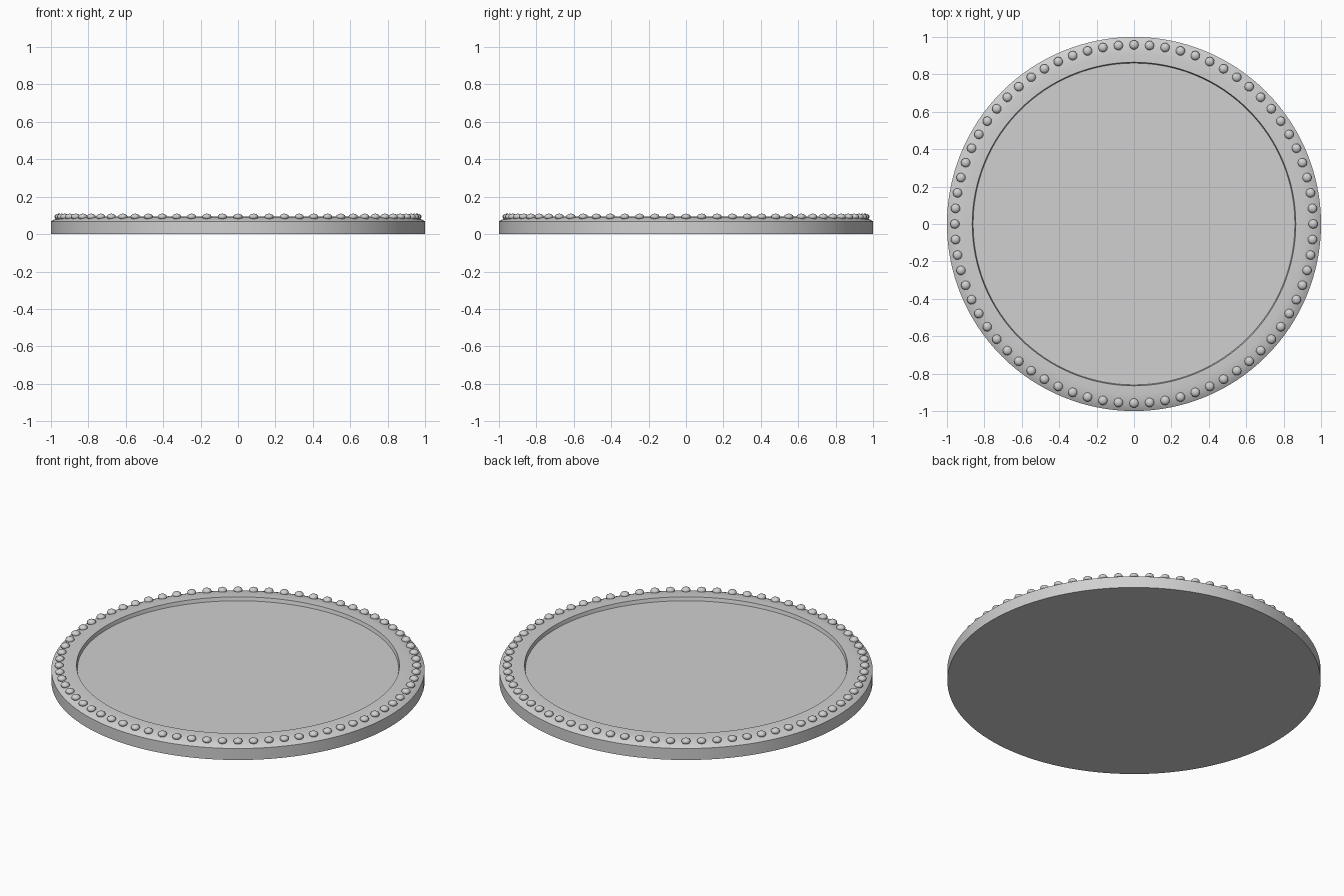
import bpy
import bmesh
import math
from mathutils import Matrix, Vector

if "Cube" in bpy.data.objects:
    bpy.data.objects.remove(bpy.data.objects["Cube"], do_unlink=True)

SEGMENTS = 128
BEADS = 72

grey = bpy.data.materials.new("plain_grey")
grey.use_nodes = True
colour = (0.63, 0.63, 0.63, 1)
grey.diffuse_color = colour
grey.node_tree.nodes["Principled BSDF"].inputs["Base Color"].default_value = colour


def finish(name, bm, angle):
    """Turn a bmesh into a shaded object."""
    bmesh.ops.recalc_face_normals(bm, faces=bm.faces)
    mesh = bpy.data.meshes.new(name)
    bm.to_mesh(mesh)
    bm.free()
    obj = bpy.data.objects.new(name, mesh)
    bpy.context.collection.objects.link(obj)
    mesh.materials.append(grey)
    bpy.ops.object.select_all(action='DESELECT')
    obj.select_set(True)
    bpy.context.view_layer.objects.active = obj
    bpy.ops.object.shade_smooth_by_angle(angle=math.radians(angle))
    return obj


# Dish: flat base, upright wall, rounded rim and recessed floor
profile = [(1, 0), (1, 0.068), (0.985, 0.077), (0.965, 0.085),
           (0.94, 0.091), (0.91, 0.094), (0.865, 0.095), (0.86, 0.074)]
bm = bmesh.new()
rings = []
for r, z in profile:
    angles = [2 * math.pi * i / SEGMENTS for i in range(SEGMENTS)]
    rings.append([bm.verts.new((r * math.cos(a), r * math.sin(a), z)) for a in angles])
for low, high in zip(rings, rings[1:]):
    for i in range(SEGMENTS):
        j = (i + 1) % SEGMENTS
        bm.faces.new((low[i], low[j], high[j], high[i]))
bm.faces.new(rings[0])
bm.faces.new(rings[-1])
finish("dish", bm, 40)

# Flattened beads around the rim
bm = bmesh.new()
for i in range(BEADS):
    place = (Matrix.Rotation(2 * math.pi * i / BEADS, 4, 'Z')
             @ Matrix.Translation(Vector((0.958, 0, 0.093)))
             @ Matrix.Diagonal((1, 1, 0.66, 1)))
    bmesh.ops.create_uvsphere(bm, u_segments=10, v_segments=6, radius=0.025, matrix=place)
finish("rim_beads", bm, 60)
